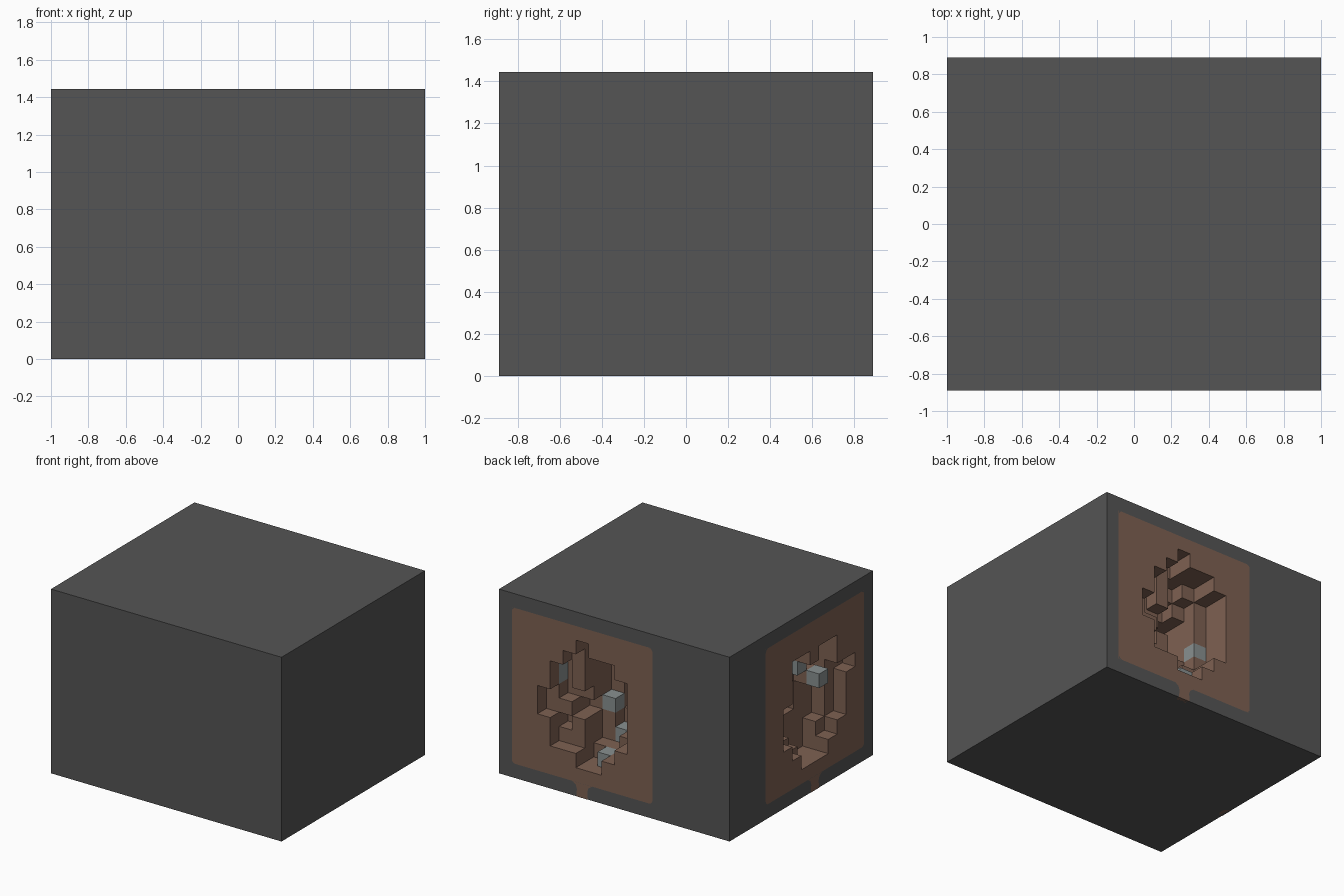
import bpy, bmesh, math
from mathutils import Vector

if "Cube" in bpy.data.objects:
    bpy.data.objects.remove(bpy.data.objects["Cube"])


def material(name, color):
    m = bpy.data.materials.new(name)
    m.use_nodes = True
    m.diffuse_color = (*color, 1)
    m.node_tree.nodes["Principled BSDF"].inputs["Base Color"].default_value = (*color, 1)
    return m


STONE = material("dark stone", (0.09, 0.09, 0.09))
EARTH = material("brown earth", (0.21, 0.12, 0.085))
ORE = material("pale ore", (0.25, 0.28, 0.28))

# Block grid: cell counts along x, y, z and the cell size
SIZE = (18, 16, 13)
CELL = 2 / 18
PANEL = 11

# Cavity depths in cells: a is one deep, b two, a dot is untouched;
# capitals (and @ for zero) end on an ore cell
BACK_CAVITY = [
    "...........",
    ".....b.....",
    "....accb...",
    "...baddcb..",
    "...badeeb..",
    "..abbdeeb..",
    "..aacCedB..",
    "...bacdcb..",
    "...aacCb...",
    ".....bA....",
    "...........",
]
SIDE_CAVITY = [
    "...........",
    "...........",
    "...ab.ab...",
    "...bcAbb...",
    "...bcb@baa.",
    "..acccbba..",
    "..acccbba..",
    "..abbbbba..",
    "...abbba...",
    "....abb....",
    "...........",
]


def back_cell(c, r, d):
    return (16 - c, 15 - d, 11 - r)


def side_cell(c, r, d):
    return (d, 11 - c, 11 - r)


carved, ore = set(), {back_cell(2, 3, 1), back_cell(2, 4, 1)}
for cavity, place in ((BACK_CAVITY, back_cell), (SIDE_CAVITY, side_cell)):
    for r, row in enumerate(cavity):
        for c, mark in enumerate(row):
            depth = "@abcdef".find(mark.lower())
            carved.update(place(c, r, d) for d in range(depth))
            if depth >= 0 and not mark.islower():
                ore.add(place(c, r, depth))

panel_cells = {
    (1, 1): {back_cell(c, r, 0) for c in range(PANEL) for r in range(PANEL)},
    (0, -1): {side_cell(c, r, 0) for c in range(PANEL) for r in range(PANEL)},
}


def world(p):
    return Vector((p[0] - SIZE[0] / 2, p[1] - SIZE[1] / 2, p[2])) * CELL


# Stone block with the stepped cavities
def solid(cell):
    return all(0 <= v < n for v, n in zip(cell, SIZE)) and cell not in carved


bm = bmesh.new()
cells = [(i, j, k) for i in range(SIZE[0]) for j in range(SIZE[1]) for k in range(SIZE[2])]
for cell in filter(solid, cells):
    for axis in range(3):
        for step in (-1, 1):
            other = list(cell)
            other[axis] += step
            other = tuple(other)
            if solid(other):
                continue
            u, v = (axis + 1) % 3, (axis + 2) % 3
            ring = [(0, 0), (1, 0), (1, 1), (0, 1)]
            corners = []
            for a, b in ring[::step]:
                p = list(cell)
                p[axis] += step > 0
                p[u] += a
                p[v] += b
                corners.append(bm.verts.new(world(p)))
            face = bm.faces.new(corners)
            earthy = other in carved or cell in panel_cells.get((axis, step), ())
            exposed = cell in ore and earthy
            face.material_index = 2 if exposed else int(earthy)
bmesh.ops.remove_doubles(bm, verts=bm.verts, dist=0.001)


def finish(bm, name, mats):
    mesh = bpy.data.meshes.new(name)
    bm.to_mesh(mesh)
    bm.free()
    for m in mats:
        mesh.materials.append(m)
    obj = bpy.data.objects.new(name, mesh)
    bpy.context.collection.objects.link(obj)
    return obj


finish(bm, "mined_block", (STONE, EARTH, ORE))


# Thin painted plates: outlines in (across, up), lying on one face of the block
def plates(name, outlines, origin, across, up, mat):
    bm = bmesh.new()
    normal = across.cross(up)
    for outline in outlines:
        verts = [bm.verts.new(origin + across * a + up * b + normal * 0.002) for a, b in outline]
        face = bm.faces.new(verts)
        if face.normal.dot(normal) < 0 or face.calc_area() == 0:
            face.normal_flip()
    bm.normal_update()
    for face in bm.faces:
        if face.normal.dot(normal) < 0:
            face.normal_flip()
    finish(bm, name, (mat,))


# Rounded panel corners, in panel coordinates centred on the panel
half, radius = PANEL * CELL / 2, 0.035
corner_outlines = []
for sx in (-1, 1):
    for sz in (-1, 1):
        arc = [(half - radius + radius * math.cos(t), half - radius + radius * math.sin(t))
               for t in (math.pi / 2 * n / 4 for n in range(5))]
        corner_outlines.append([(sx * a, sz * b) for a, b in [(half, half)] + arc])

# Narrow earth neck running from the panel to the bottom edge
neck_right = [(0.05, 0), (0.045, 0.06), (0.055, 0.09), (0.085, CELL)]
neck = neck_right + [(-a, b) for a, b in reversed(neck_right)]
# Half-round spill under the bottom edge
spill = [(0.055 * math.cos(math.pi * n / 8), 0.045 * math.sin(math.pi * n / 8)) for n in range(9)]

UP = Vector((0, 0, 1))
sides = (
    ("back", Vector((2.5 * CELL, 8 * CELL, 0)), Vector((-1, 0, 0)), Vector((0, -1, 0))),
    ("right", Vector((-1, -1.5 * CELL, 0)), Vector((0, -1, 0)), Vector((1, 0, 0))),
)
for side, foot, across, inward in sides:
    centre = foot + UP * (CELL + half)
    plates(side + "_panel_corners", corner_outlines, centre, across, UP, STONE)
    plates(side + "_panel_neck", [neck], foot, across, UP, EARTH)
    # The spill lies on the underside, facing down
    plates(side + "_panel_spill", [spill], foot + UP * 0.002, across, inward, EARTH)
    spill_obj = bpy.data.objects[side + "_panel_spill"]
    if across.cross(inward).z > 0:
        spill_obj.data.flip_normals()
    spill_obj.location.z = -0.004 if across.cross(inward).z > 0 else 0
